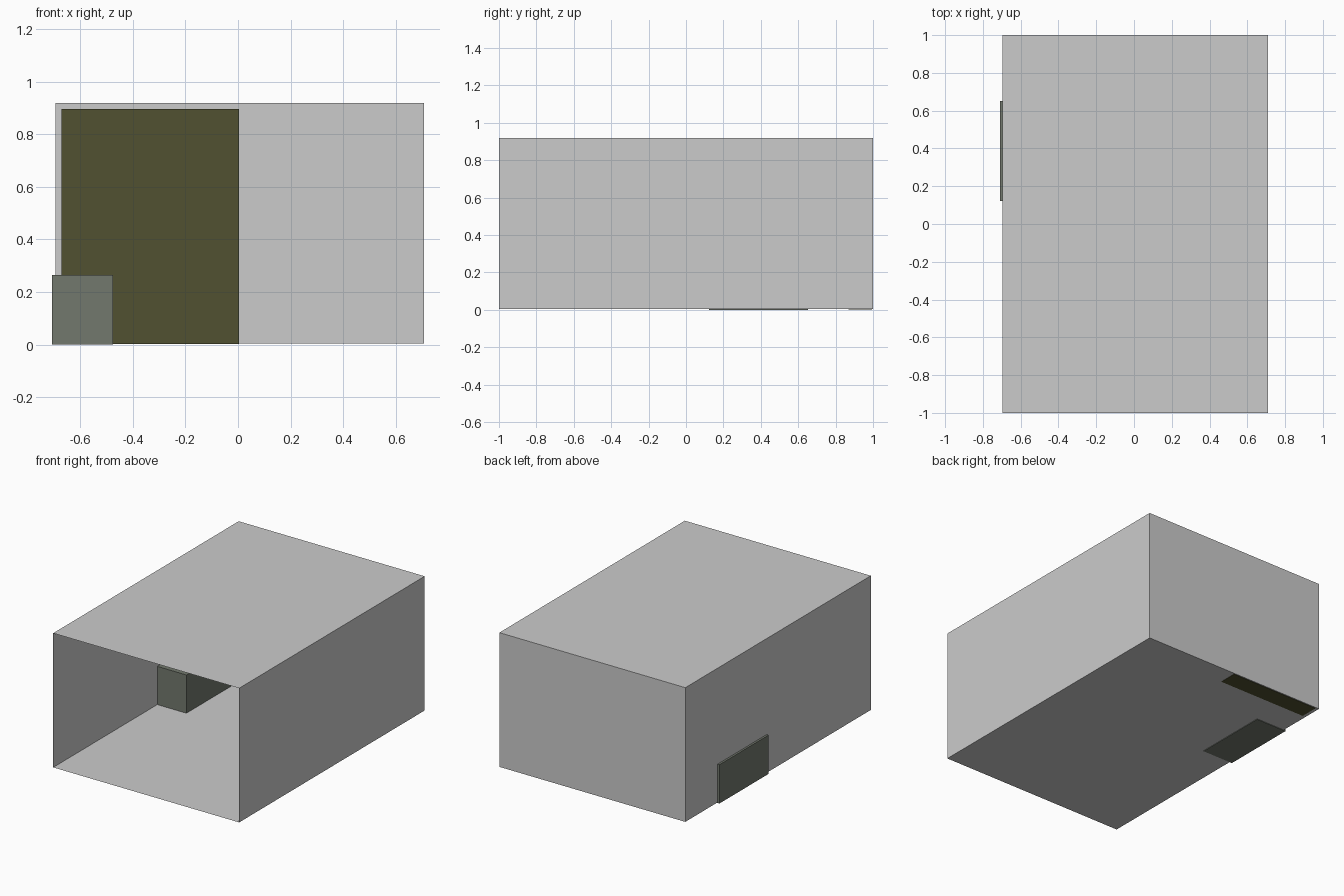
import bpy, bmesh

if "Cube" in bpy.data.objects:
    bpy.data.objects.remove(bpy.data.objects["Cube"])


def material(name, color):
    mat = bpy.data.materials.new(name)
    mat.diffuse_color = (*color, 1)
    mat.use_nodes = True
    mat.node_tree.nodes["Principled BSDF"].inputs["Base Color"].default_value = mat.diffuse_color
    return mat


def box(name, lo, hi, mat=None, open_front=False):
    """Box between two corners, optionally without its -y face."""
    bm = bmesh.new()
    bmesh.ops.create_cube(bm, size=1)
    for v in bm.verts:
        v.co = [lo[i] + (v.co[i] + 0.5) * (hi[i] - lo[i]) for i in range(3)]
    bm.normal_update()
    if open_front:
        front = [f for f in bm.faces if f.normal.y < -0.9]
        bmesh.ops.delete(bm, geom=front, context='FACES_ONLY')
    mesh = bpy.data.meshes.new(name)
    bm.to_mesh(mesh)
    bm.free()
    obj = bpy.data.objects.new(name, mesh)
    bpy.context.collection.objects.link(obj)
    if mat:
        mesh.materials.append(mat)
    return obj


olive = material("dark_olive", (0.083, 0.083, 0.031))
slate = material("slate_grey", (0.17, 0.19, 0.155))

# Thin-walled room shell, open at the front
box("room_shell", (-0.695, -1, 0.004), (0.709, 1, 0.92), open_front=True)

# Tall cabinet standing against the back wall
box("tall_cabinet", (-0.671, 0.868, 0.002), (0.003, 0.994, 0.897), olive)

# Low chest pushed slightly through the left wall
box("low_chest", (-0.709, 0.122, 0), (-0.475, 0.651, 0.265), slate)
